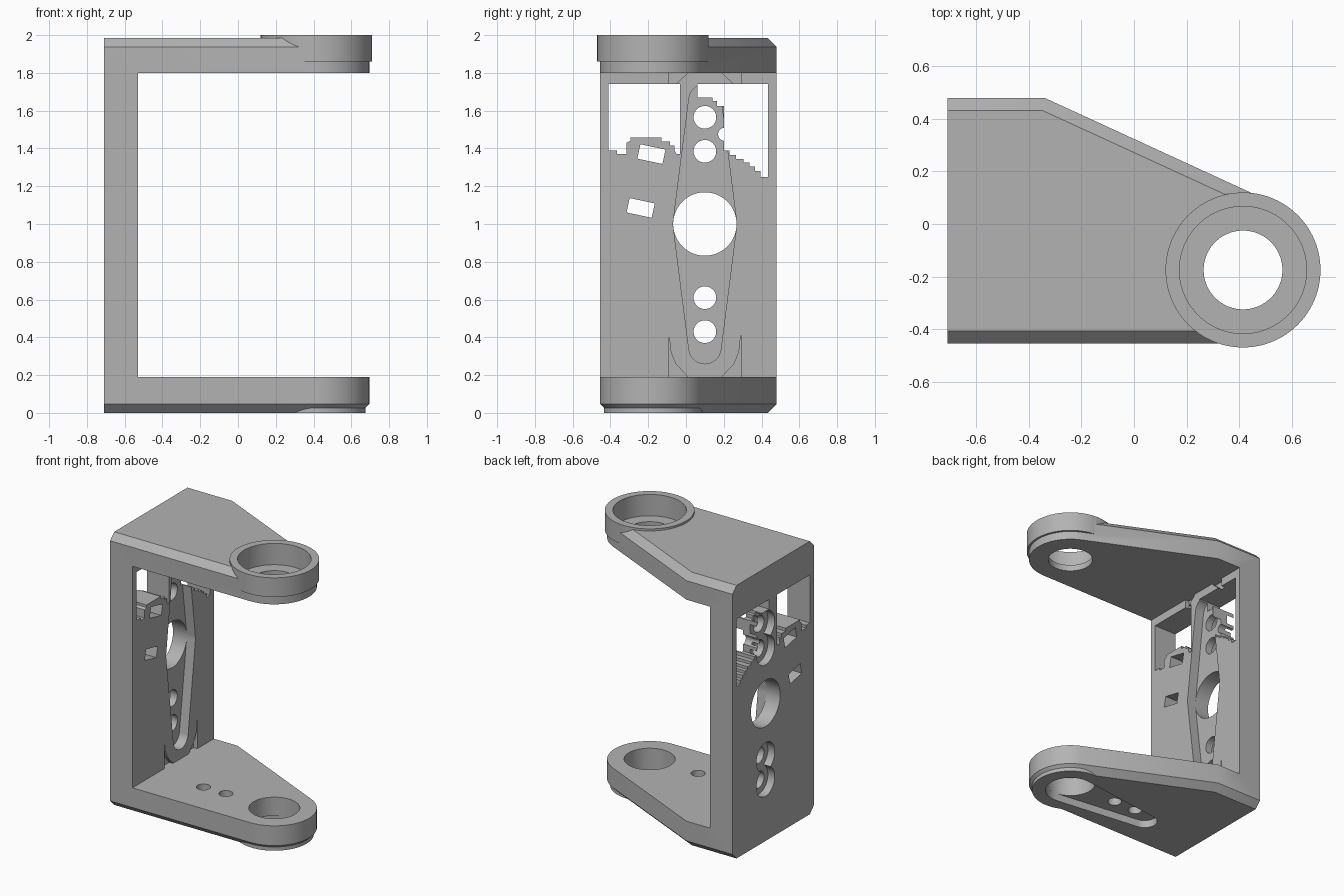
import bpy, bmesh, math

if "Cube" in bpy.data.objects:
    bpy.data.objects.remove(bpy.data.objects["Cube"])

CX, CY = 0.415, -0.175          # pivot axis of both arms
HY, HZ = 0.10, 1.0              # centre of the wall fitting
AX = {"x": lambda u, v, d: (d, u, v), "z": lambda u, v, d: (u, v, d)}

grey = bpy.data.materials.new("light grey")
grey.diffuse_color = (0.45, 0.45, 0.45, 1)
grey.use_nodes = True
grey.node_tree.nodes["Principled BSDF"].inputs["Base Color"].default_value = grey.diffuse_color


def loft(name, layers, axis="z"):
    """Solid through equal-count outlines, each given as (points, depth)."""
    bm = bmesh.new()
    rings = [[bm.verts.new(AX[axis](u, v, d)) for u, v in pts] for pts, d in layers]
    n = len(rings[0])
    bm.faces.new(rings[0])
    bm.faces.new(rings[-1])
    for a, b in zip(rings, rings[1:]):
        for i in range(n):
            bm.faces.new((a[i], a[(i + 1) % n], b[(i + 1) % n], b[i]))
    bmesh.ops.recalc_face_normals(bm, faces=bm.faces)
    me = bpy.data.meshes.new(name)
    bm.to_mesh(me)
    bm.free()
    ob = bpy.data.objects.new(name, me)
    bpy.context.collection.objects.link(ob)
    me.materials.append(grey)
    return ob


def prism(pts, d0, d1, axis="z", name="cutter"):
    return loft(name, [(pts, d0), (pts, d1)], axis)


def arc(u, v, r, a0, a1, n):
    return [(u + r * math.cos(math.radians(a0 + (a1 - a0) * i / n)),
             v + r * math.sin(math.radians(a0 + (a1 - a0) * i / n))) for i in range(n + 1)]


def circle(u, v, r, n=64):
    return arc(u, v, r, 0, 360, n)[:-1]


def combine(target, tool, op="DIFFERENCE"):
    tool.hide_render = True
    mod = target.modifiers.new("join", "BOOLEAN")
    mod.operation, mod.solver, mod.object = op, "EXACT", tool
    bpy.context.view_layer.objects.active = target
    bpy.ops.object.modifier_apply(modifier=mod.name)
    bpy.data.objects.remove(tool)


# Bracket plan: straight wall side, slanted back edge, rounded pivot end
def plan(o):
    return ([(-0.71, 0.48 - o), (-0.71, -0.455 + o)]
            + arc(CX, CY, 0.28 - o, -90, 65.2, 40)
            + [(-0.34 - 0.22 * o, 0.48 - o)])


bracket = loft("bracket", [(plan(0.047), 0), (plan(0), 0.047),
                           (plan(0), 1.938), (plan(0.047), 1.985)])
combine(bracket, prism([(-0.53, -1), (1, -1), (1, 1), (-0.53, 1)], 0.19, 1.8))

# Bearing cup on the upper arm and low boss under the lower arm
combine(bracket, prism(circle(CX, CY, 0.295, 96), 1.86, 2.0), "UNION")
combine(bracket, prism(circle(CX, CY, 0.26, 96), 0.0, 0.03), "UNION")
combine(bracket, prism(circle(CX, CY, 0.242, 96), 1.845, 2.1))
combine(bracket, prism(circle(CX, CY, 0.15), 1.7, 1.9))
combine(bracket, prism(circle(CX, CY, 0.168), -0.1, 0.3))

# Tapered arm pocket under the lower arm, with two screw holes
tilt = math.degrees(math.asin((0.168 - 0.085) / 0.655))


def horn_end(u, v, a):
    """Outline points of one tapered end pointing along angle a."""
    r = math.radians(a)
    tip = (u + 0.655 * math.cos(r), v + 0.655 * math.sin(r))
    return arc(*tip, 0.085, a - 90 + tilt, a + 90 - tilt, 20)


combine(bracket, prism(horn_end(CX, CY, 180) + arc(CX, CY, 0.168, -90 - tilt, 90 + tilt, 30),
                       -0.1, 0.055))
for d in (0.39, 0.57):
    combine(bracket, prism(circle(CX - d, CY, 0.047, 32), -0.1, 0.3))

# Double ended pocket on the inner wall face
sides = arc(HY, HZ, 0.168, 180 - tilt, 180 + tilt, 6), arc(HY, HZ, 0.168, -tilt, tilt, 6)
combine(bracket, prism(horn_end(HY, HZ, 90) + sides[0] + horn_end(HY, HZ, 270) + sides[1],
                       -0.60, -0.4, "x"))
combine(bracket, prism(circle(HY, HZ, 0.168), -0.9, -0.4, "x"))

# Curved relief grooves beside both pocket ends
groove = [(-0.19, 0.59), (-0.18, 0.68), (-0.155, 0.74), (-0.09, 0.81), (-0.19, 0.81)]
for su in (1, -1):
    for sv in (1, -1):
        combine(bracket, prism([(HY + su * u, HZ + sv * min(v, 0.80 if sv > 0 else 0.81))
                                for u, v in groove], -0.56, -0.4, "x"))

# Wall screw holes with counterbores from outside
for d in (-0.57, -0.39, 0.385, 0.565):
    combine(bracket, prism(circle(HY, HZ + d, 0.06, 40), -0.9, -0.4, "x"))
    combine(bracket, prism(circle(HY, HZ + d, 0.105, 48), -0.9, -0.655, "x"))

# Two upper windows with stepped lower edges
left = [(-0.41, 1.74), (-0.41, 1.39), (-0.365, 1.39), (-0.365, 1.37), (-0.315, 1.37),
        (-0.315, 1.43), (-0.295, 1.44), (-0.295, 1.458), (-0.13, 1.458), (-0.13, 1.437),
        (-0.085, 1.437), (-0.085, 1.415), (-0.06, 1.415), (-0.06, 1.39), (-0.05, 1.37),
        (-0.033, 1.37), (-0.033, 1.74)]
right = [(0.06, 1.74), (0.06, 1.67), (0.14, 1.67), (0.14, 1.65), (0.165, 1.65), (0.165, 1.625),
         (0.2, 1.625), (0.2, 1.39), (0.23, 1.39), (0.23, 1.365), (0.265, 1.365), (0.265, 1.345),
         (0.305, 1.345), (0.305, 1.325), (0.335, 1.325), (0.335, 1.305), (0.365, 1.305),
         (0.365, 1.28), (0.395, 1.28), (0.395, 1.25), (0.435, 1.25), (0.435, 1.74)]
for pts in (left, right, circle(0.205, 1.475, 0.035, 24)):
    combine(bracket, prism(pts, -0.9, -0.4, "x"))

# Tilted strap slots through the wall
c, s = math.cos(math.radians(-12)), math.sin(math.radians(-12))
for y, z in ((-0.183, 1.37), (-0.24, 1.085)):
    box = [(-0.068, -0.039), (0.068, -0.039), (0.068, 0.039), (-0.068, 0.039)]
    combine(bracket, prism([(y + u * c - v * s, z + u * s + v * c) for u, v in box],
                           -0.9, -0.4, "x"))

# Smooth bores, crisp edges
bpy.ops.object.select_all(action="DESELECT")
bracket.select_set(True)
bpy.context.view_layer.objects.active = bracket
bpy.ops.object.shade_smooth_by_angle(angle=math.radians(25))
